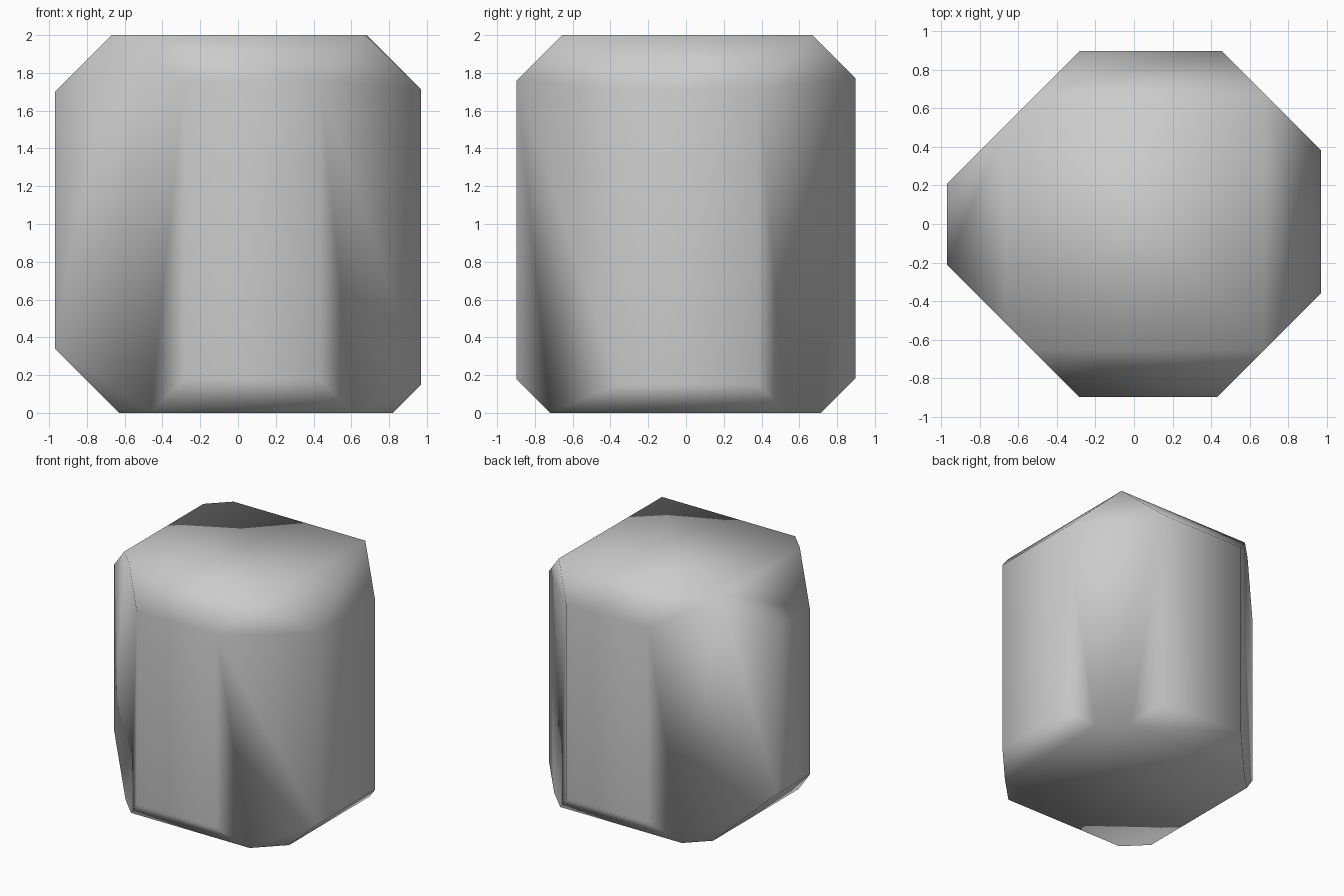
import bpy, bmesh
from mathutils import Vector

if "Cube" in bpy.data.objects:
    bpy.data.objects.remove(bpy.data.objects["Cube"])

# Box body filling the full extents
bm = bmesh.new()
bmesh.ops.create_cube(bm, size=1.0)
for v in bm.verts:
    v.co = Vector((v.co.x * 1.94, v.co.y * 1.794, (v.co.z + 0.5) * 2.0))

# 45 degree edge cuts: direction and limit of the dot product with it
cuts = [
    ((1, 0, 1), 2.683), ((-1, 0, 1), 2.67), ((1, 0, -1), 0.82), ((-1, 0, -1), 0.63),
    ((0, 1, 1), 2.67), ((0, -1, 1), 2.655), ((0, 1, -1), 0.715), ((0, -1, -1), 0.72),
    ((1, 1, 0), 1.352), ((1, -1, 0), 1.33), ((-1, 1, 0), 1.18), ((-1, -1, 0), 1.183),
]
for direction, limit in cuts:
    n = Vector(direction)
    res = bmesh.ops.bisect_plane(
        bm, geom=bm.verts[:] + bm.edges[:] + bm.faces[:], dist=1e-5,
        plane_co=n * limit / n.length_squared, plane_no=n, clear_outer=True)
    rim = [e for e in res["geom_cut"] if isinstance(e, bmesh.types.BMEdge)]
    bmesh.ops.holes_fill(bm, edges=rim, sides=0)

# Merge sliver corners, then smooth shade
bmesh.ops.remove_doubles(bm, verts=bm.verts[:], dist=0.012)
bmesh.ops.recalc_face_normals(bm, faces=bm.faces[:])
for f in bm.faces:
    f.smooth = True
mesh = bpy.data.meshes.new("chamfered_block")
bm.to_mesh(mesh)
bm.free()
block = bpy.data.objects.new("chamfered_block", mesh)
bpy.context.collection.objects.link(block)

# Large faces dominate the shading, chamfers blend between them
block.modifiers.new("weighted_normals", "WEIGHTED_NORMAL")
